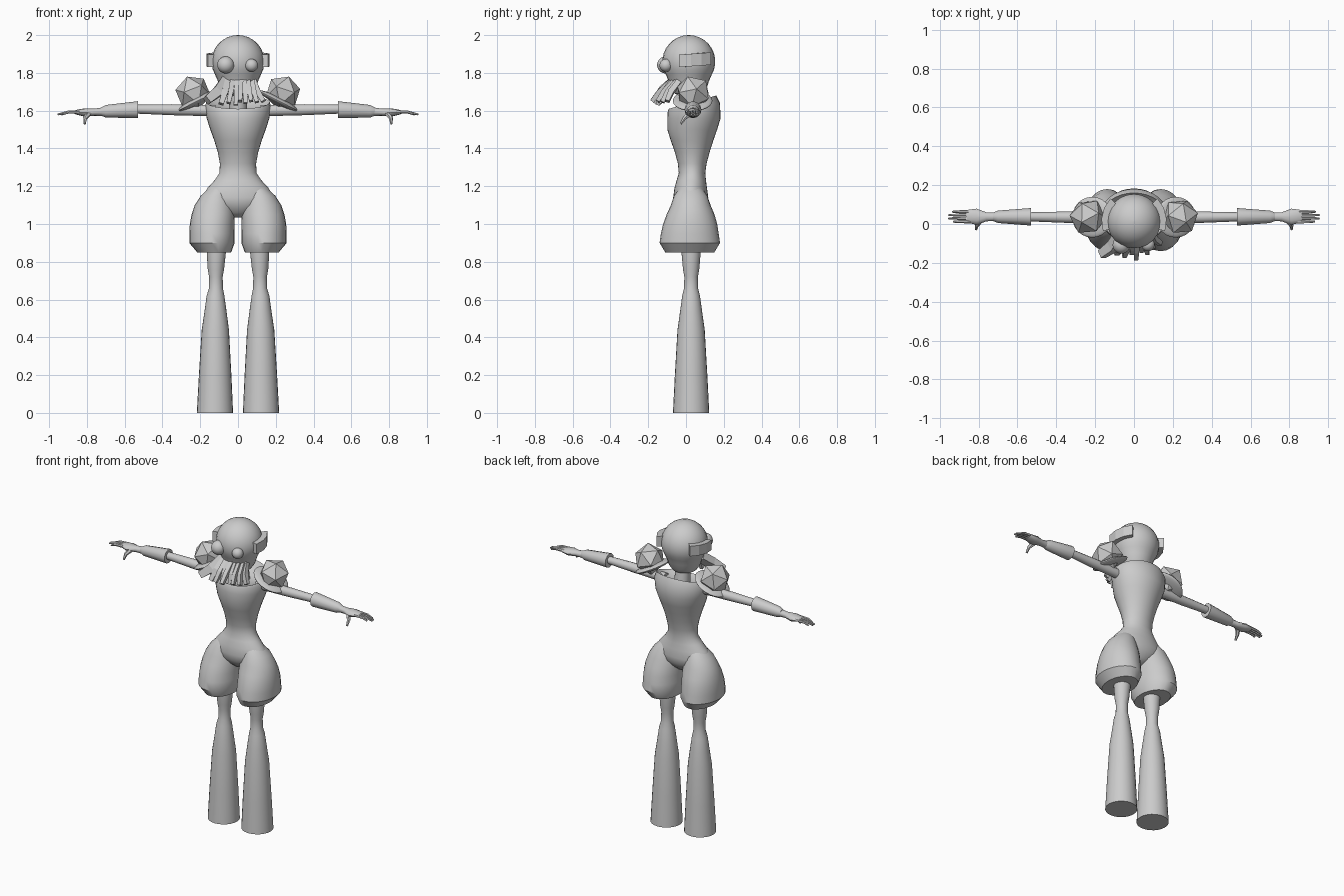
import bpy, bmesh, math
from mathutils import Vector, Matrix

grey = bpy.data.materials.new("plain_grey")
grey.diffuse_color = (0.6, 0.6, 0.6, 1)


def finish(name, bm, smooth=True, angle=35):
    bmesh.ops.recalc_face_normals(bm, faces=bm.faces)
    me = bpy.data.meshes.new(name)
    bm.to_mesh(me)
    bm.free()
    me.materials.append(grey)
    ob = bpy.data.objects.new(name, me)
    bpy.context.collection.objects.link(ob)
    if smooth:
        bpy.ops.object.select_all(action='DESELECT')
        ob.select_set(True)
        bpy.context.view_layer.objects.active = ob
        bpy.ops.object.shade_smooth_by_angle(angle=math.radians(angle))
    return ob


def skin(bm, rings):
    """Bridge rings of points and cap both ends."""
    vs = [[bm.verts.new(p) for p in r] for r in rings]
    n = len(vs[0])
    for a, b in zip(vs, vs[1:]):
        for i in range(n):
            bm.faces.new((a[i], a[(i + 1) % n], b[(i + 1) % n], b[i]))
    bm.faces.new(vs[0])
    bm.faces.new(vs[-1])


def circle(n):
    return [(math.cos(2 * math.pi * i / n), math.sin(2 * math.pi * i / n)) for i in range(n)]


def loft_z(name, rows, n=24, tilt=None, **kw):
    """rows: (z, centre x, centre y, radius x, radius y)"""
    bm = bmesh.new()
    tilt = tilt or {}
    skin(bm, [[(cx + rx * c, cy + ry * s, z + tilt.get(z, 0) * s) for c, s in circle(n)]
              for z, cx, cy, rx, ry in rows])
    return finish(name, bm, **kw)


def loft_x(name, rows, sign, n=12, **kw):
    """rows: (x, centre y, centre z, radius y, radius z)"""
    bm = bmesh.new()
    skin(bm, [[(sign * x, cy + ry * c, cz + rz * s) for c, s in circle(n)]
              for x, cy, cz, ry, rz in rows])
    return finish(name, bm, **kw)


def tube(name, pts, radii, n=4, turn=0.25 * math.pi, **kw):
    """Tapered chain through points."""
    pts = [Vector(p) for p in pts]
    bm = bmesh.new()
    rings = []
    for i, p in enumerate(pts):
        d = (pts[min(i + 1, len(pts) - 1)] - pts[max(i - 1, 0)]).normalized()
        ref = Vector((0, 1, 0)) if abs(d.y) < 0.8 else Vector((0, 0, 1))
        u = d.cross(ref).normalized()
        v = d.cross(u)
        rings.append([p + radii[i] * (u * math.cos(turn + 2 * math.pi * k / n)
                                      + v * math.sin(turn + 2 * math.pi * k / n)) for k in range(n)])
    skin(bm, rings)
    return finish(name, bm, **kw)


def ball(name, loc, scale, rot=None):
    bm = bmesh.new()
    bmesh.ops.create_uvsphere(bm, u_segments=24, v_segments=14, radius=1)
    m = Matrix.Translation(loc) @ (rot or Matrix()) @ Matrix.Diagonal((*scale, 1))
    bmesh.ops.transform(bm, matrix=m, verts=bm.verts)
    return finish(name, bm)


# Head: dome with a narrowing jaw
dome = [(1.86 + 0.14 * math.sin(math.radians(a)), 0.14 * math.cos(math.radians(a)))
        for a in (89, 78, 66, 54, 42, 30, 18, 6, -6, -18, -30)]
jaw = [(1.755, 0.106), (1.72, 0.095), (1.69, 0.075), (1.68, 0.045)]
loft_z("head", [(z, 0, 0.015, r, r) for z, r in dome + jaw])
loft_z("neck", [(1.56, 0, 0.045, 0.05, 0.05), (1.7, 0, 0.03, 0.045, 0.045)], n=12)

# Eyes, one bigger than the other
ball("left_eye", (-0.065, -0.108, 1.842), (0.045, 0.045, 0.045))
ball("right_eye", (0.072, -0.106, 1.84), (0.034, 0.034, 0.034))

# Torso from shoulders to crotch, rim sloping up at the back
loft_z("torso", [
    (1.60, 0, 0.045, 0.06, 0.05), (1.625, 0, 0.035, 0.155, 0.10),
    (1.645, 0, 0.035, 0.168, 0.125), (1.62, 0, 0.042, 0.176, 0.138),
    (1.56, 0, 0.042, 0.166, 0.141), (1.50, 0, 0.033, 0.147, 0.132),
    (1.44, 0, 0.032, 0.125, 0.112), (1.38, 0, 0.033, 0.107, 0.092),
    (1.32, 0, 0.033, 0.096, 0.076), (1.27, 0, 0.032, 0.098, 0.07),
    (1.23, 0, 0.028, 0.125, 0.078), (1.19, 0, 0.025, 0.162, 0.086),
    (1.14, 0, 0.025, 0.19, 0.093), (1.10, 0, 0.025, 0.165, 0.088),
    (1.06, 0, 0.025, 0.09, 0.06), (1.035, 0, 0.025, 0.04, 0.03)],
    n=32, tilt={1.645: 0.035, 1.62: 0.02, 1.625: 0.025}, angle=50)

for sign, side in ((-1, "left"), (1, "right")):
    # Puffed thigh with a chamfered hem
    loft_z(side + "_thigh", [(z, sign * cx, cy, rx, ry) for z, cx, cy, rx, ry in (
        (1.19, 0.10, 0.025, 0.055, 0.06), (1.15, 0.117, 0.025, 0.08, 0.088),
        (1.10, 0.126, 0.025, 0.103, 0.105), (1.05, 0.132, 0.024, 0.114, 0.127),
        (1.00, 0.137, 0.022, 0.118, 0.143), (0.95, 0.138, 0.02, 0.12, 0.153),
        (0.90, 0.138, 0.02, 0.12, 0.16), (0.85, 0.126, 0.02, 0.09, 0.13))])

    # Flared lower leg
    loft_z(side + "_leg", [(z, sign * cx, 0.027, r, r) for z, cx, r in (
        (0.88, 0.115, 0.052), (0.84, 0.115, 0.05), (0.76, 0.117, 0.043),
        (0.72, 0.117, 0.036), (0.66, 0.117, 0.037), (0.62, 0.119, 0.047),
        (0.54, 0.119, 0.058), (0.44, 0.12, 0.072), (0.2, 0.121, 0.086), (0, 0.122, 0.096))])

    # Arm, cuff and hand
    loft_x(side + "_arm", [(0.12, 0.035, 1.6, 0.03, 0.03), (0.35, 0.035, 1.605, 0.029, 0.029),
                           (0.55, 0.037, 1.608, 0.023, 0.023)], sign)
    loft_x(side + "_cuff", [(0.53, 0.037, 1.605, 0.03, 0.03), (0.53, 0.037, 1.605, 0.045, 0.045),
                            (0.70, 0.037, 1.597, 0.032, 0.033), (0.725, 0.037, 1.595, 0.022, 0.022)], sign)
    loft_x(side + "_hand", [(0.70, 0.037, 1.595, 0.022, 0.024), (0.76, 0.037, 1.592, 0.023, 0.019),
                            (0.81, 0.037, 1.59, 0.042, 0.022), (0.85, 0.04, 1.592, 0.034, 0.014),
                            (0.865, 0.04, 1.592, 0.03, 0.009)], sign)
    for i in range(4):
        y = 0.012 + i * 0.017
        tip = (0.93, 0.955, 0.955, 0.935)[i]
        tube(f"{side}_finger_{i + 1}", [(sign * 0.84, y, 1.594), (sign * 0.90, y, 1.592),
                                        (sign * tip, y, 1.58)], [0.009, 0.008, 0.005], n=6)
    tube(side + "_thumb", [(sign * 0.79, 0.02, 1.587), (sign * 0.81, -0.008, 1.56),
                           (sign * 0.812, -0.028, 1.53)], [0.016, 0.011, 0.006], n=6)

    # Shoulder flap under a faceted crystal
    ball(side + "_shoulder_flap", (sign * 0.215, 0.035, 1.652), (0.115, 0.105, 0.02),
         Matrix.Rotation(sign * math.radians(27), 4, 'Y'))
    bm = bmesh.new()
    bmesh.ops.create_icosphere(bm, subdivisions=1, radius=0.095)
    rot = Matrix.Rotation(sign * 0.35, 4, 'Y') @ Matrix.Rotation(0.3, 4, 'X') @ Matrix.Rotation(0.4, 4, 'Z')
    bmesh.ops.transform(bm, matrix=Matrix.Translation((sign * 0.238, 0.037, 1.695)) @ rot, verts=bm.verts)
    finish(side + "_shoulder_crystal", bm, smooth=False)

    # Bent ear band, rising slightly towards the back
    bm = bmesh.new()
    rings = []
    for a in (-18, 4, 24, 44):
        c, s = math.cos(math.radians(a)), math.sin(math.radians(a))
        z = 1.867 + 0.012 * s
        rings.append([(sign * r * c, 0.015 + r * s, z + h)
                      for r, h in ((0.125, -0.033), (0.168, -0.033), (0.168, 0.033), (0.125, 0.033))])
    skin(bm, rings)
    finish(side + "_ear_band", bm, smooth=False)

# Beard of square tentacles: (root x, tip x, tip y, tip z, half width)
for i, (x0, x1, y1, z1, w) in enumerate((
        (-0.07, -0.165, -0.155, 1.655, 0.036), (-0.055, -0.09, -0.15, 1.635, 0.022),
        (-0.03, -0.05, -0.165, 1.64, 0.018), (-0.005, -0.012, -0.15, 1.63, 0.018),
        (0.015, 0.01, -0.18, 1.65, 0.018), (0.035, 0.04, -0.14, 1.64, 0.017),
        (0.055, 0.07, -0.15, 1.65, 0.017), (0.075, 0.10, -0.125, 1.645, 0.018),
        (0.085, 0.135, -0.10, 1.65, 0.02))):
    y0 = 0.015 - math.sqrt(0.1 ** 2 - x0 ** 2)
    tube(f"tentacle_{i + 1}", [(x0, y0, 1.755), (0.6 * x0 + 0.4 * x1, 0.5 * (y0 + y1) - 0.01, 1.70),
                               (x1, y1, z1)], [w, w * 1.05, w * 0.85], smooth=False)
